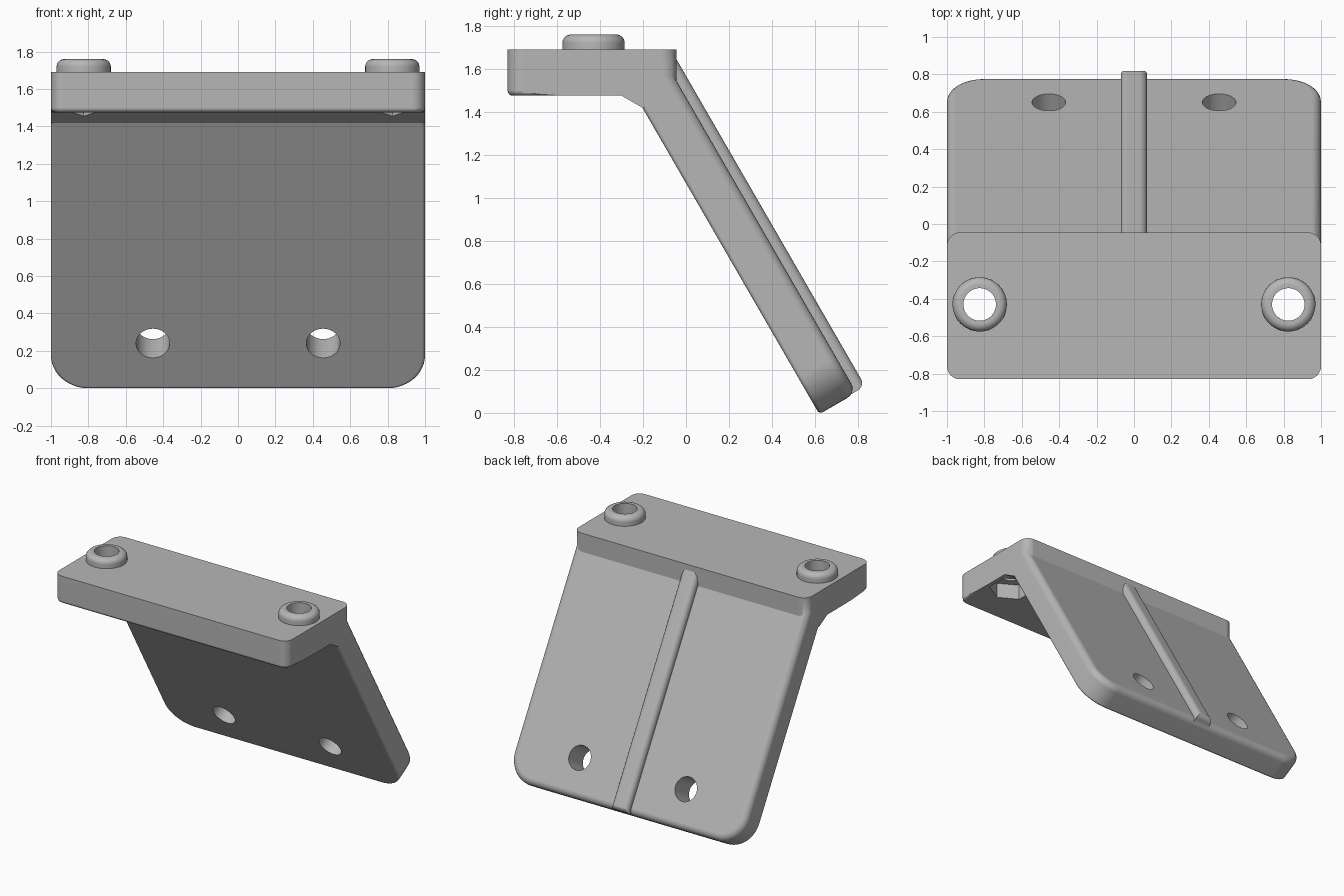
import bpy
import bmesh
from math import radians, pi
from mathutils import Matrix, Vector

if "Cube" in bpy.data.objects:
    bpy.data.objects.remove(bpy.data.objects["Cube"], do_unlink=True)

grey = bpy.data.materials.new("light grey")
grey.use_nodes = True
colour = (0.47, 0.47, 0.47, 1)
grey.diffuse_color = colour
grey.node_tree.nodes["Principled BSDF"].inputs["Base Color"].default_value = colour

# Frame of the sloping leg: local y runs up the slope, local z points out of its back
LEG = (Matrix.Translation((0, 0.62, -0.006))
       @ Matrix.Rotation(pi, 4, 'Z') @ Matrix.Rotation(radians(60), 4, 'X'))
SHELF_TOP, BOSS_X, BOSS_Y = 1.69, 0.825, -0.43


def near(a, b):
    return abs(a - b) < 1e-4


def prism(points, vector):
    """Closed solid made by extruding a polygon along a vector."""
    bm = bmesh.new()
    face = bm.faces.new([bm.verts.new(p) for p in points])
    new = bmesh.ops.extrude_face_region(bm, geom=[face])["geom"]
    bmesh.ops.translate(bm, vec=vector, verts=[v for v in new if isinstance(v, bmesh.types.BMVert)])
    bmesh.ops.recalc_face_normals(bm, faces=bm.faces[:])
    return bm


def box(x, y0, y1, z0, z1):
    return prism([(-x, y0, z0), (x, y0, z0), (x, y1, z0), (-x, y1, z0)], (0, 0, z1 - z0))


def round_edges(bm, rule, radius, segments):
    """Round every edge whose two end points both satisfy the rule."""
    edges = [e for e in bm.edges if rule(e.verts[0].co, e.verts[1].co)]
    bmesh.ops.bevel(bm, geom=edges, offset=radius, segments=segments,
                    profile=0.5, affect='EDGES', clamp_overlap=True)


def cylinder(radius, z0, z1, sides=48):
    bm = bmesh.new()
    bmesh.ops.create_cone(bm, cap_ends=True, segments=sides, radius1=radius,
                          radius2=radius, depth=z1 - z0,
                          matrix=Matrix.Translation((0, 0, (z0 + z1) / 2)))
    return bm


def finish(name, bm, matrix=Matrix()):
    bm.transform(matrix)
    bmesh.ops.recalc_face_normals(bm, faces=bm.faces[:])
    mesh = bpy.data.meshes.new(name)
    bm.to_mesh(mesh)
    bm.free()
    mesh.materials.append(grey)
    obj = bpy.data.objects.new(name, mesh)
    bpy.context.scene.collection.objects.link(obj)
    return obj


def combine(target, tool, operation):
    """Apply a boolean and drop the tool object."""
    mod = target.modifiers.new("combine", 'BOOLEAN')
    mod.operation, mod.solver, mod.object = operation, 'EXACT', tool
    bpy.context.view_layer.objects.active = target
    bpy.ops.object.modifier_apply(modifier=mod.name)
    bpy.data.objects.remove(tool, do_unlink=True)


# Shelf with the chamfered elbow underneath
profile = [(-0.83, 1.475), (-0.3, 1.475), (-0.2, 1.418), (-0.045, 1.505),
           (-0.045, SHELF_TOP), (-0.83, SHELF_TOP)]
bm = prism([(-1, y, z) for y, z in profile], (2, 0, 0))
round_edges(bm, lambda a, b: near(a.x, b.x) and near(a.y, b.y), 0.07, 8)
round_edges(bm, lambda a, b: near(a.z, 1.475) and near(b.z, 1.475)
            and max(a.y, b.y) < -0.75, 0.025, 4)
bracket = finish("bracket", bm)

# Sloping plate: large lower corners, soft back rim, slight front rim
length, thick = 1.81, 0.2
bm = box(1, 0, length, 0, thick)
round_edges(bm, lambda a, b: near(a.y, 0) and near(b.y, 0) and near(a.x, b.x), 0.2, 12)
for level, radius in ((thick, 0.05), (0, 0.018)):
    round_edges(bm, lambda a, b: near(a.z, level) and near(b.z, level)
                and not (near(a.y, length) and near(b.y, length)), radius, 5)
combine(bracket, finish("plate", bm, LEG), 'UNION')

# Rib down the middle of the back, trimmed level with the shelf
bm = box(0.07, 0.006, 2, 0.08, 0.25)
round_edges(bm, lambda a, b: near(a.z, 0.25) and near(b.z, 0.25)
            and not (near(a.y, 2) and near(b.y, 2)), 0.04, 6)
bm.transform(LEG)
cut = bmesh.ops.bisect_plane(bm, geom=bm.verts[:] + bm.edges[:] + bm.faces[:],
                             plane_co=(0, 0, SHELF_TOP - 0.001),
                             plane_no=(0, 0, 1), clear_outer=True)
bmesh.ops.holes_fill(bm, edges=[e for e in bm.edges if e.is_boundary])
combine(bracket, finish("rib", bm), 'UNION')

for side in (-1, 1):
    place = Matrix.Translation((side * BOSS_X, BOSS_Y, 0))
    # Round boss on the shelf
    bm = cylinder(0.145, 1.6, 1.76)
    round_edges(bm, lambda a, b: near(a.z, 1.76) and near(b.z, 1.76), 0.04, 6)
    combine(bracket, finish("boss", bm, place), 'UNION')
    # Bolt hole through it and hexagonal nut pocket below
    combine(bracket, finish("bolt_hole", cylinder(0.087, 1.2, 2), place), 'DIFFERENCE')
    pocket = cylinder(0.165, 1.3, 1.595, 6)
    point = max((v.co for v in pocket.verts), key=lambda c: c.y)
    if not near(point.x, 0):
        pocket.transform(Matrix.Rotation(radians(30), 4, 'Z'))
    combine(bracket, finish("nut_pocket", pocket, place), 'DIFFERENCE')
    # Two screw holes through the plate
    for height in (0.285, 1.195):
        place = LEG @ Matrix.Translation((side * 0.455, height, 0))
        combine(bracket, finish("screw_hole", cylinder(0.09, -0.2, 0.4), place), 'DIFFERENCE')

# Smooth the rounded rims while keeping flat faces flat
bpy.ops.object.select_all(action='DESELECT')
bracket.select_set(True)
bpy.context.view_layer.objects.active = bracket
bpy.ops.object.shade_smooth_by_angle(angle=radians(28))
weighted = bracket.modifiers.new("even shading", 'WEIGHTED_NORMAL')
weighted.keep_sharp = True
